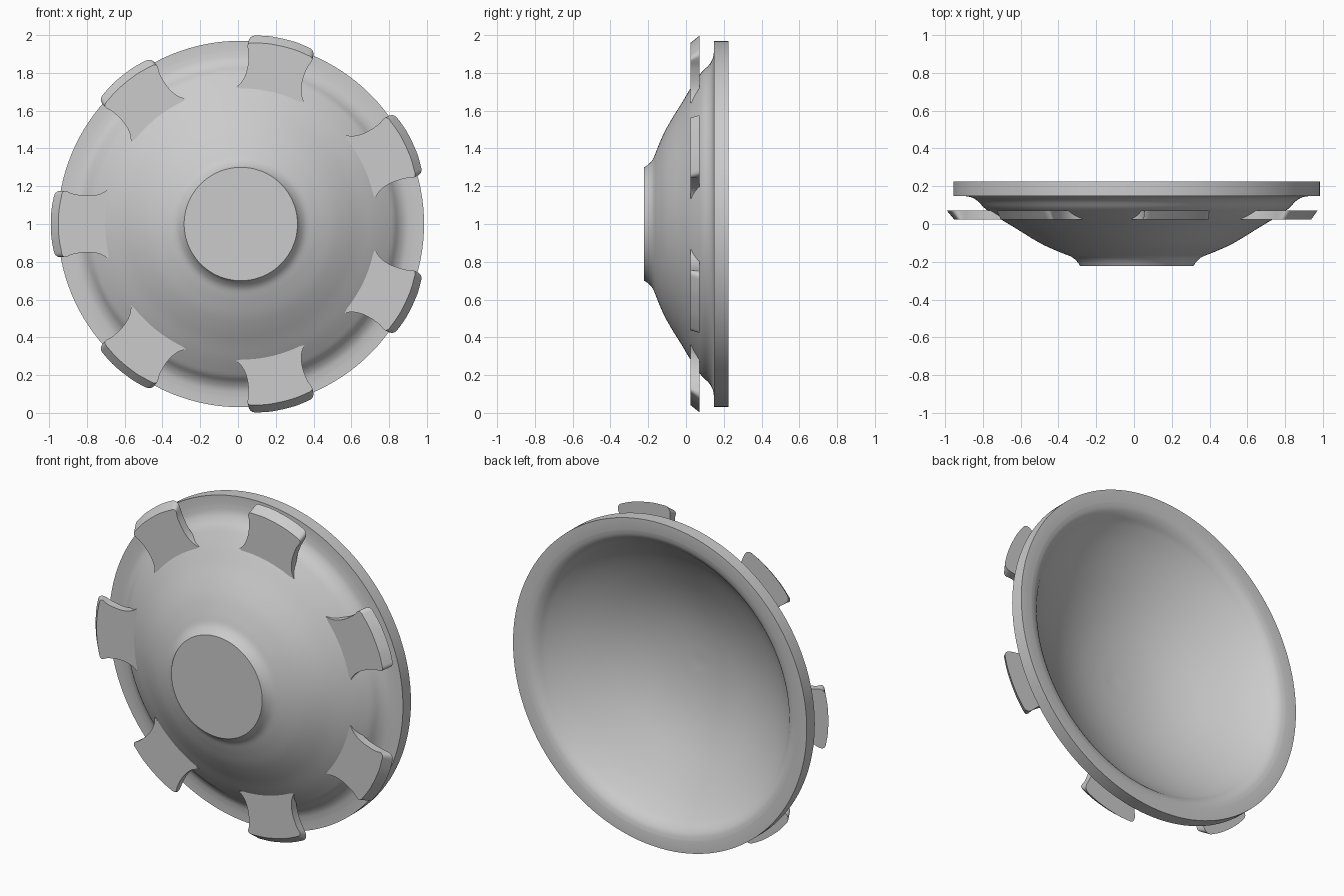
import bpy, bmesh, math
from mathutils import Matrix, Vector

cube = bpy.data.objects.get("Cube")
if cube:
    bpy.data.objects.remove(cube, do_unlink=True)

GREY = (0.6, 0.6, 0.6, 1)
grey = bpy.data.materials.new("plain grey")
grey.use_nodes = True
grey.diffuse_color = GREY
grey.node_tree.nodes["Principled BSDF"].inputs["Base Color"].default_value = GREY
CENTRE = Vector((0.015, 0, 1))


def finish(bm, name, angle):
    bmesh.ops.recalc_face_normals(bm, faces=bm.faces)
    mesh = bpy.data.meshes.new(name)
    bm.to_mesh(mesh)
    bm.free()
    mesh.materials.append(grey)
    obj = bpy.data.objects.new(name, mesh)
    bpy.context.collection.objects.link(obj)
    obj.location = CENTRE
    bpy.ops.object.select_all(action="DESELECT")
    bpy.context.view_layer.objects.active = obj
    obj.select_set(True)
    bpy.ops.object.shade_smooth_by_angle(angle=math.radians(angle))
    return obj


def smooth_curve(points, steps=4):
    """Catmull-Rom curve through the given (radius, depth) points."""
    p = [Vector(q) for q in points]
    p = [2 * p[0] - p[1]] + p + [2 * p[-1] - p[-2]]
    out = []
    for a, b, c, d in zip(p, p[1:], p[2:], p[3:]):
        for i in range(steps):
            t = i / steps
            out.append(0.5 * (2 * b + (c - a) * t + (2 * a - 5 * b + 4 * c - d) * t ** 2
                              + (3 * b - a - 3 * c + d) * t ** 3))
    return out + [p[-2]]


# Dish: lathed shell with a flat boss in front, a flared rim and a hollow back
outside = smooth_curve([(0.3, -0.222), (0.315, -0.2), (0.345, -0.174), (0.4, -0.152),
                        (0.485, -0.115), (0.56, -0.073), (0.635, -0.026), (0.715, 0.022),
                        (0.775, 0.062), (0.81, 0.088), (0.84, 0.12), (0.875, 0.141), (0.92, 0.149)])
inside = smooth_curve([(0.9, 0.225), (0.865, 0.215), (0.835, 0.193), (0.8, 0.155), (0.72, 0.09),
                       (0.6, 0.015), (0.45, -0.06), (0.3, -0.112), (0.15, -0.14), (0, -0.15)])
profile = [Vector((0, -0.222))] + outside + [Vector((0.97, 0.149)), Vector((0.97, 0.225))] + inside
bm = bmesh.new()
verts = [bm.verts.new((r, y, 0)) for r, y in profile]
edges = [bm.edges.new(pair) for pair in zip(verts, verts[1:])]
bmesh.ops.spin(bm, geom=verts + edges, cent=(0, 0, 0), axis=(0, 1, 0),
               angle=math.tau, steps=128, use_merge=True)
bmesh.ops.remove_doubles(bm, verts=bm.verts, dist=0.0001)
finish(bm, "dish", 32)

# Clips: seven waisted tabs with rounded corners and a sloped outer end
half = smooth_curve([(0.7, 0.186), (0.73, 0.166), (0.77, 0.153), (0.82, 0.15), (0.88, 0.158),
                     (0.94, 0.174), (0.965, 0.174), (0.983, 0.162), (0.992, 0.135), (1.003, 0.07), (1.006, 0)])
outline = half + [Vector((r, -w)) for r, w in reversed(half[:-1])]
for k in range(7):
    turn = Matrix.Rotation(math.pi + k * math.tau / 7, 3, "Y")
    bm = bmesh.new()
    front, back = [], []
    for r, w in outline:
        slope = 0.04 * min(1, max(0, (r - 0.9) / 0.09))
        front.append(bm.verts.new(turn @ Vector((r - slope, 0.024, w))))
        back.append(bm.verts.new(turn @ Vector((r, 0.072, w))))
    bm.faces.new(front)
    bm.faces.new(back)
    n = len(outline)
    for i in range(n):
        j = (i + 1) % n
        bm.faces.new((front[i], front[j], back[j], back[i]))
    finish(bm, f"clip_{k + 1}", 35)
